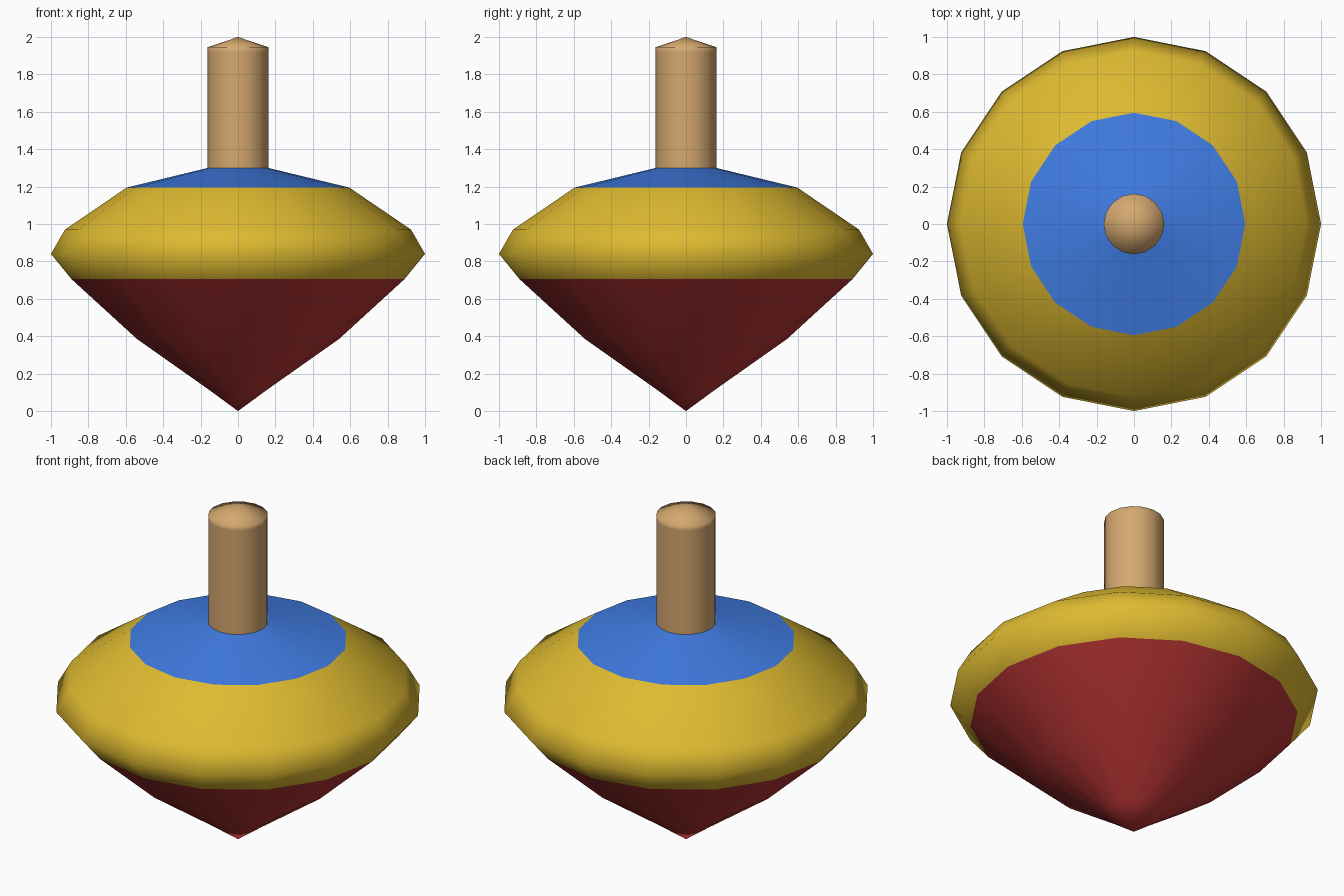
import bpy
import bmesh
from math import cos, sin, tau

cube = bpy.data.objects.get("Cube")
if cube:
    bpy.data.objects.remove(cube, do_unlink=True)

SIDES = 16


def material(name, rgb):
    mat = bpy.data.materials.new(name)
    mat.use_nodes = True
    mat.diffuse_color = (*rgb, 1)
    bsdf = next(n for n in mat.node_tree.nodes if n.type == "BSDF_PRINCIPLED")
    bsdf.inputs["Base Color"].default_value = (*rgb, 1)
    return mat


def lathe(name, profile, mat):
    """Spin a bottom-to-top (radius, height) profile round the z axis."""
    bm = bmesh.new()
    rings = []
    for r, z in profile:
        if r == 0:
            rings.append([bm.verts.new((0, 0, z))] * SIDES)
        else:
            rings.append([bm.verts.new((r * cos(tau * i / SIDES), r * sin(tau * i / SIDES), z))
                          for i in range(SIDES)])
    for low, high in zip(rings, rings[1:]):
        for i in range(SIDES):
            j = (i + 1) % SIDES
            corners = dict.fromkeys((low[i], low[j], high[j], high[i]))
            bm.faces.new(list(corners)).smooth = True
    mesh = bpy.data.meshes.new(name)
    bm.to_mesh(mesh)
    bm.free()
    mesh.materials.append(mat)
    obj = bpy.data.objects.new(name, mesh)
    bpy.context.collection.objects.link(obj)
    return obj


red = material("red paint", (0.5, 0.036, 0.036))
yellow = material("yellow paint", (0.73, 0.49, 0.03))
blue = material("blue paint", (0.05, 0.2, 0.76))
wood = material("light wood", (0.66, 0.39, 0.16))

# Pointed underside, wide belly, shoulder and handle share their seam rings
lathe("lower_cone", [(0, 0), (0.15, 0.11), (0.54, 0.385), (0.89, 0.705)], red)
lathe("belly", [(0.89, 0.705), (1, 0.84), (0.925, 0.97), (0.595, 1.195)], yellow)
lathe("shoulder", [(0.595, 1.195), (0.16, 1.3)], blue)
lathe("stem", [(0.162, 1.295), (0.162, 1.92), (0.162, 1.945), (0, 2)], wood)
